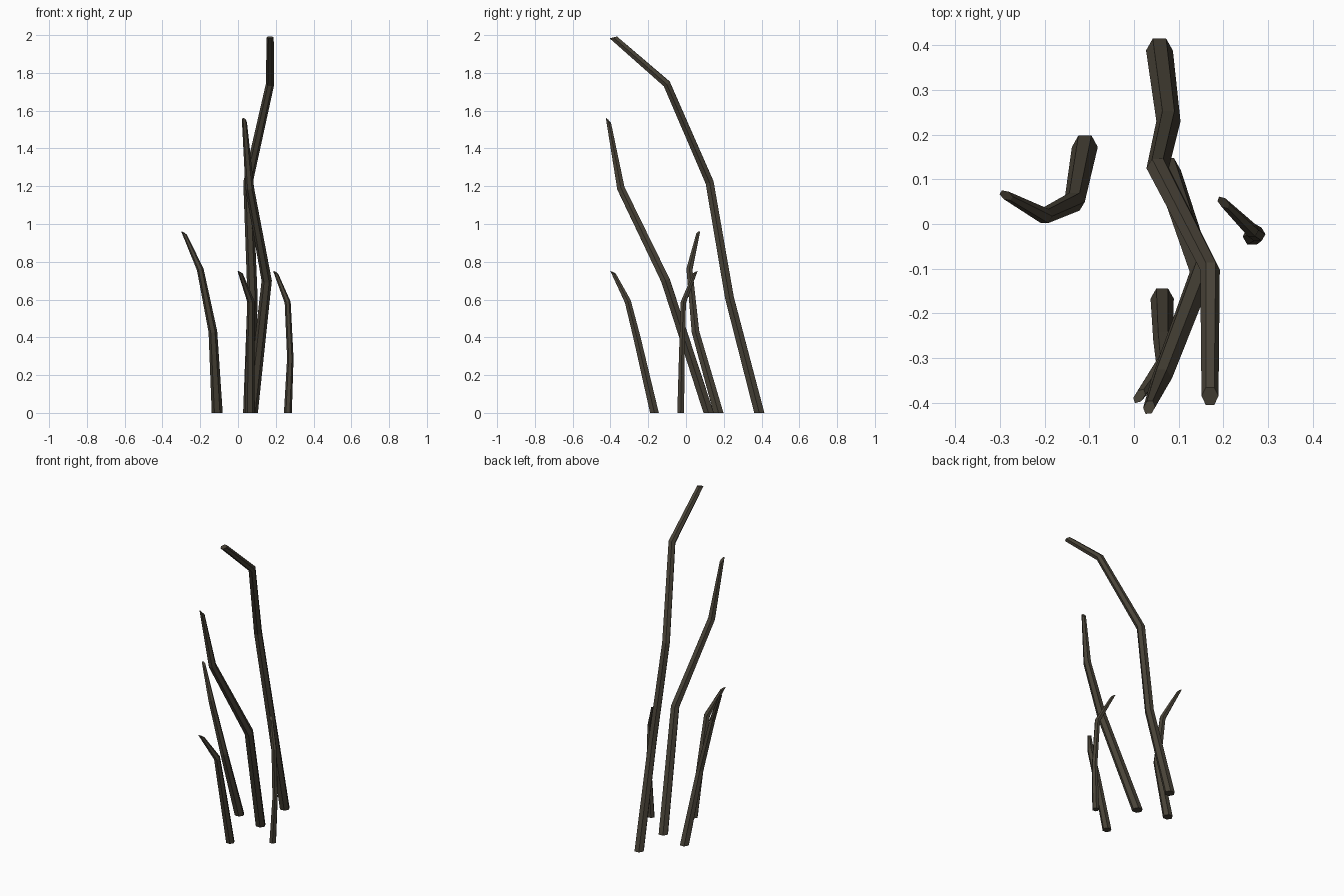
import bpy, bmesh, math
from mathutils import Vector

if "Cube" in bpy.data.objects:
    bpy.data.objects.remove(bpy.data.objects["Cube"])

UP = Vector((0, 0, 1))
SIDES = 6

bark = bpy.data.materials.new("dark_grey_brown_bark")
bark.diffuse_color = (0.066, 0.056, 0.039, 1)
bark.use_nodes = True
bark.node_tree.nodes["Principled BSDF"].inputs["Base Color"].default_value = bark.diffuse_color


def make_stem(name, path, cut):
    """Six-sided tapering tube through (x, y, z, radius) points, mitred joints,
    flat base and a tip sliced obliquely so its leaning side is longest."""
    pts = [Vector(p[:3]) for p in path]
    dirs = [(b - a).normalized() for a, b in zip(pts, pts[1:])]
    bm = bmesh.new()
    rings = []
    for i, (p, row) in enumerate(zip(pts, path)):
        d = dirs[max(i - 1, 0)]
        if i == 0:
            n = UP
        elif i < len(dirs):
            n = (dirs[i - 1] + dirs[i]).normalized()
        else:
            lean = Vector((d.x, d.y, 0)).normalized()
            ang = math.atan2(d.dot(lean), d.z) - math.radians(cut)
            n = lean * math.sin(ang) + UP * math.cos(ang)
        turn = UP.rotation_difference(d)
        ring = []
        for k in range(SIDES):
            a = math.tau * k / SIDES
            o = turn @ Vector((math.cos(a), math.sin(a), 0)) * row[3]
            o -= d * (o.dot(n) / d.dot(n))      # slide onto the joint plane
            ring.append(bm.verts.new(p + o))
        rings.append(ring)
    for lo, hi in zip(rings, rings[1:]):
        for k in range(SIDES):
            j = (k + 1) % SIDES
            bm.faces.new((lo[k], lo[j], hi[j], hi[k]))
    bm.faces.new(rings[0][::-1])
    bm.faces.new(rings[-1])
    me = bpy.data.meshes.new(name)
    bm.to_mesh(me)
    bm.free()
    me.materials.append(bark)
    bpy.context.collection.objects.link(bpy.data.objects.new(name, me))


# Stems, tallest first
make_stem("tall_stem", [(0.057, 0.388, 0, 0.030), (0.077, 0.23, 0.61, 0.027),
                        (0.053, 0.125, 1.22, 0.025), (0.17, -0.102, 1.742, 0.022),
                        (0.17, -0.385, 1.988, 0.019)], 35)
make_stem("medium_stem", [(0.075, 0.12, 0, 0.030), (0.152, -0.108, 0.70, 0.027),
                          (0.062, -0.345, 1.19, 0.023), (0.034, -0.41, 1.545, 0.013)], 58)
make_stem("left_stem", [(-0.11, 0.172, 0, 0.029), (-0.133, 0.05, 0.43, 0.023),
                        (-0.20, 0.018, 0.76, 0.018), (-0.286, 0.064, 0.952, 0.010)], 58)
make_stem("front_stem", [(0.063, -0.167, 0, 0.026), (0.065, -0.26, 0.40, 0.022),
                         (0.068, -0.308, 0.59, 0.019), (0.012, -0.385, 0.742, 0.011)], 58)
make_stem("right_stem", [(0.264, -0.028, 0, 0.021), (0.277, -0.023, 0.29, 0.017),
                         (0.263, -0.014, 0.585, 0.016), (0.20, 0.048, 0.742, 0.010)], 58)
